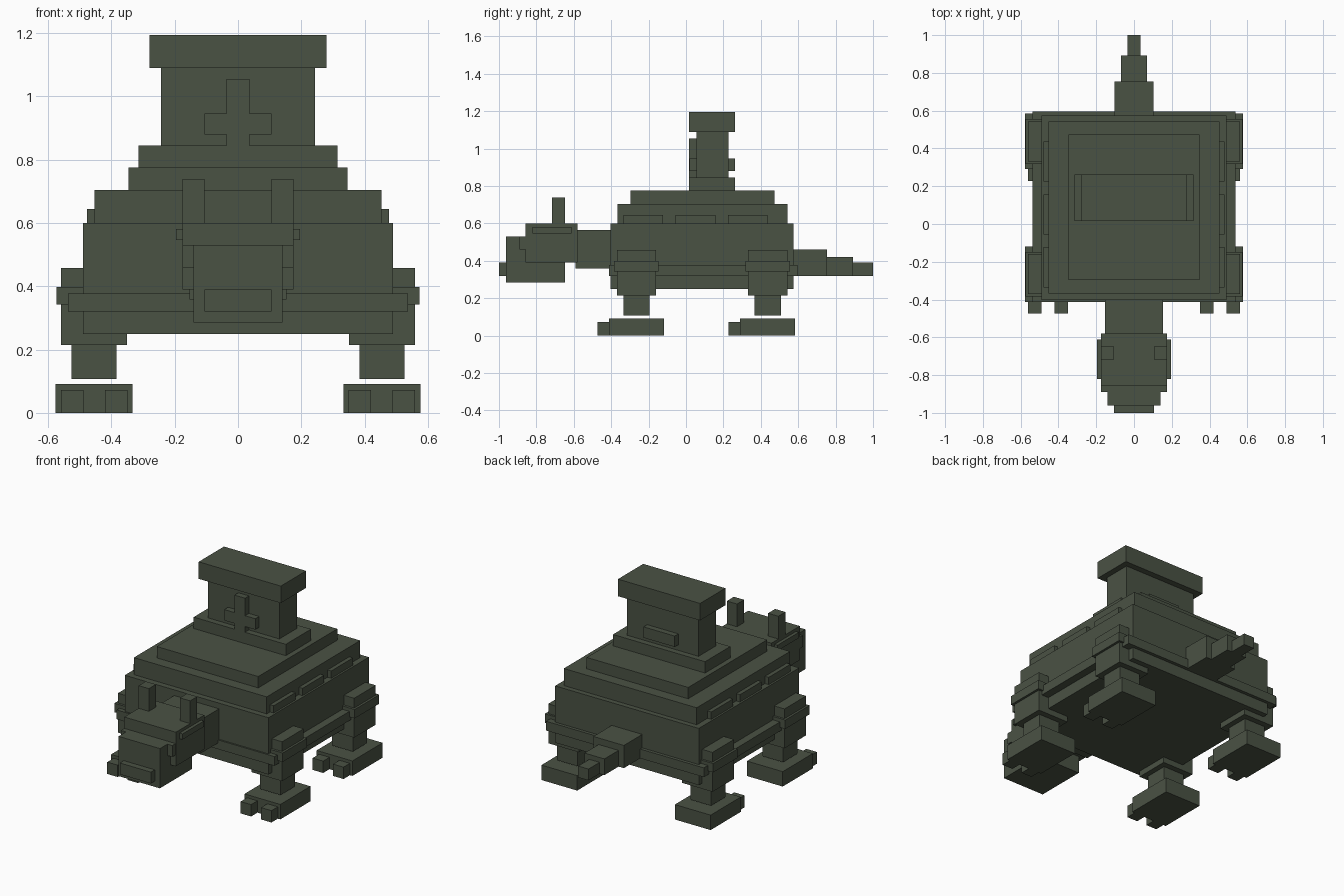
import bpy
import bmesh

cube = bpy.data.objects.get("Cube")
if cube:
    bpy.data.objects.remove(cube, do_unlink=True)

# Single flat colour
COLOR = (0.0685, 0.0844, 0.0578, 1.0)
mat = bpy.data.materials.new("dark moss green")
mat.use_nodes = True
mat.diffuse_color = COLOR
bsdf = next(n for n in mat.node_tree.nodes if n.type == 'BSDF_PRINCIPLED')
bsdf.inputs["Base Color"].default_value = COLOR
bsdf.inputs["Roughness"].default_value = 0.9


def box(name, x, y, z):
    """Box spanning the (min, max) ranges on each axis."""
    bm = bmesh.new()
    bmesh.ops.create_cube(bm, size=1.0)
    for v in bm.verts:
        v.co = [(lo + hi) / 2 + c * (hi - lo) for c, (lo, hi) in zip(v.co, (x, y, z))]
    mesh = bpy.data.meshes.new(name)
    bm.to_mesh(mesh)
    bm.free()
    mesh.materials.append(mat)
    obj = bpy.data.objects.new(name, mesh)
    bpy.context.collection.objects.link(obj)
    return obj


def centred(name, half, y, z):
    return box(name, (-half, half), y, z)


def pair(name, x, y, z):
    """Matching boxes on the left (+x) and right (-x)."""
    box("left_" + name, x, y, z)
    box("right_" + name, (-x[1], -x[0]), y, z)


# Stepped shell
centred("body", 0.49, (-0.403, 0.575), (0.25, 0.60))
centred("shell_rim", 0.538, (-0.413, 0.595), (0.32, 0.377))
centred("lower_shell", 0.453, (-0.367, 0.543), (0.60, 0.705))
centred("upper_shell", 0.346, (-0.297, 0.473), (0.705, 0.775))
for i, y0 in enumerate((-0.335, -0.055, 0.225)):
    pair(f"shell_plate_{i + 1}", (0.44, 0.478), (y0, y0 + 0.212), (0.595, 0.645))

# Tower on the back
centred("tower_base", 0.314, (0.017, 0.263), (0.775, 0.845))
centred("tower", 0.244, (0.055, 0.226), (0.845, 1.09))
centred("tower_cap", 0.28, (0.017, 0.263), (1.09, 1.195))
centred("cross_upright", 0.036, (0.017, 0.056), (0.845, 1.055))
centred("cross_bar", 0.106, (0.0175, 0.056), (0.88, 0.947))
centred("tower_back_plate", 0.106, (0.225, 0.262), (0.88, 0.947))

# Head
centred("neck", 0.153, (-0.59, -0.40), (0.358, 0.565))
centred("head", 0.176, (-0.857, -0.58), (0.39, 0.60))
centred("brow", 0.175, (-0.89, -0.85), (0.46, 0.53))
centred("snout", 0.141, (-0.962, -0.648), (0.285, 0.53))
centred("nose", 0.106, (-1.0, -0.96), (0.32, 0.39))
pair("horn", (0.106, 0.1755), (-0.717, -0.648), (0.59, 0.74))
pair("cheek_ridge", (0.16, 0.196), (-0.82, -0.612), (0.546, 0.581))

# Tapered tail
for name, half, y, top in (("tail_root", 0.104, (0.57, 0.754), 0.46),
                           ("tail_middle", 0.068, (0.75, 0.892), 0.42),
                           ("tail_tip", 0.035, (0.89, 1.0), 0.39)):
    centred(name, half, y, (0.32, top))

# Legs, feet and toes
for name, y in (("front", -0.265), ("rear", 0.437)):
    pair(name + "_thigh", (0.351, 0.56), (y - 0.105, y + 0.105), (0.215, 0.458))
    pair(name + "_leg_band", (0.335, 0.574), (y - 0.12, y + 0.118), (0.343, 0.398))
    pair(name + "_shin", (0.384, 0.526), (y - 0.07, y + 0.07), (0.107, 0.22))
    pair(name + "_foot", (0.333, 0.577), (y - 0.147, y + 0.147), (0.0, 0.092))
    for toe, x in (("inner", 0.35), ("outer", 0.489)):
        pair(f"{name}_{toe}_toe", (x, x + 0.071), (y - 0.209, y - 0.14), (0.0, 0.073))
